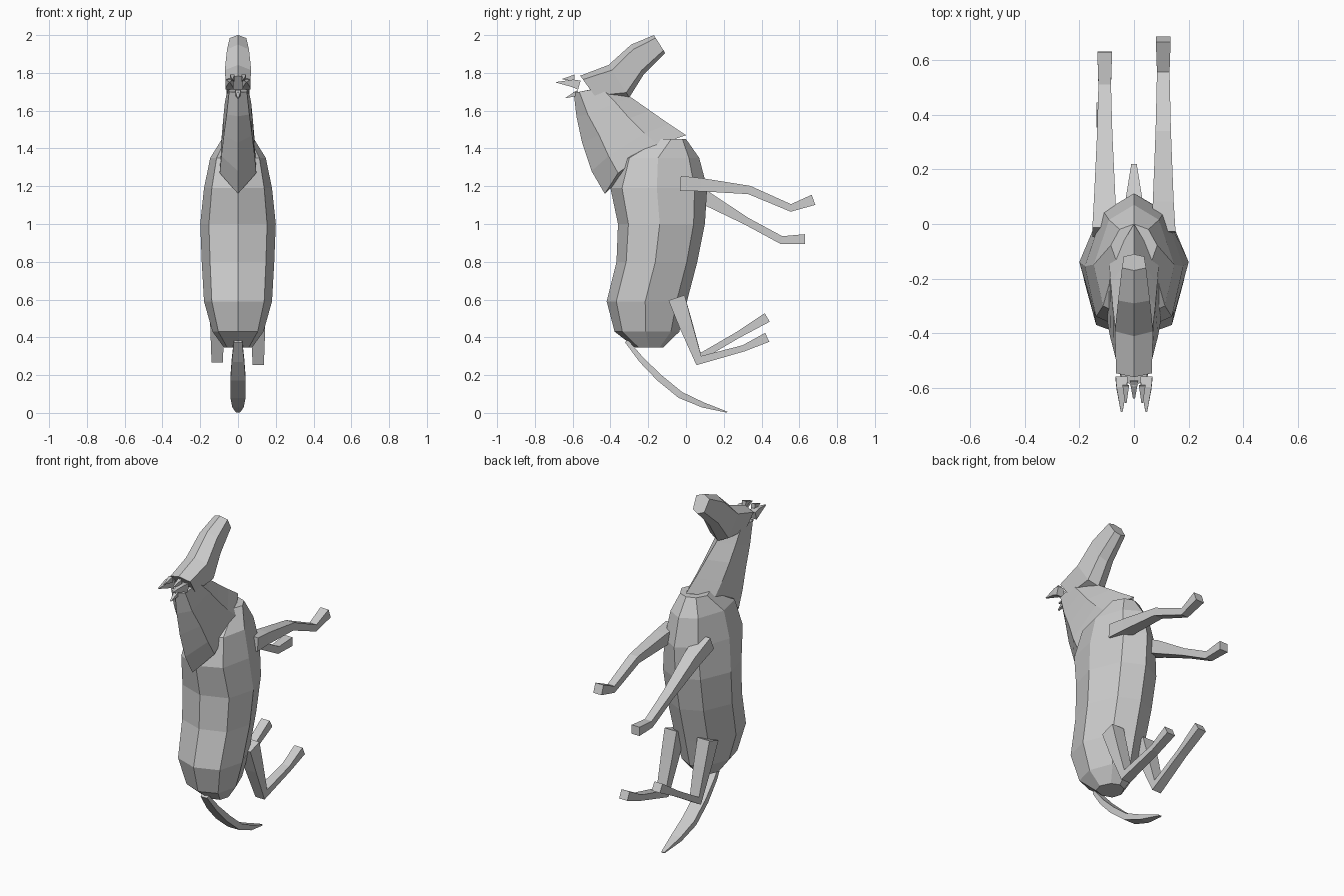
import bpy, bmesh, math
from mathutils import Vector

grey = bpy.data.materials.new("warm grey")
grey.diffuse_color = (0.6, 0.6, 0.6, 1)


def loft(name, rings):
    """Skin a row of equally long point rings and cap both ends."""
    bm = bmesh.new()
    rows = [[bm.verts.new(p) for p in r] for r in rings]
    n = len(rows[0])
    for a, b in zip(rows, rows[1:]):
        for i in range(n):
            j = (i + 1) % n
            bm.faces.new((a[i], a[j], b[j], b[i]))
    bm.faces.new(rows[0][::-1])
    bm.faces.new(rows[-1])
    bmesh.ops.recalc_face_normals(bm, faces=bm.faces)
    me = bpy.data.meshes.new(name)
    bm.to_mesh(me)
    bm.free()
    me.materials.append(grey)
    ob = bpy.data.objects.new(name, me)
    bpy.context.collection.objects.link(ob)
    return ob


def mirrored(half):
    """Close a half ring whose first and last points lie on x = 0."""
    return half + [(-x, y, z) for x, y, z in half[-2:0:-1]]


def limb(name, x, path):
    """Square-section limb; path entries are y, z, thickness, half width."""
    pts = [Vector((p[0], p[1])) for p in path]
    rings = []
    for i, (y, z, t, w) in enumerate(path):
        a, b = pts[max(i - 1, 0)], pts[min(i + 1, len(pts) - 1)]
        d = (pts[i] - a).normalized() + (b - pts[i]).normalized()
        d.normalize()
        ny, nz = -d.y * t / 2, d.x * t / 2
        rings.append([(x - w, y + ny, z + nz), (x + w, y + ny, z + nz),
                      (x + w, y - ny, z - nz), (x - w, y - ny, z - nz)])
    return loft(name, rings)


# Torso: octagonal rings (z, back y, belly y, half width)
torso = []
for z, y0, y1, w in [(0.347, -0.27, -0.12, 0.075), (0.43, -0.378, -0.035, 0.135),
                     (0.59, -0.42, 0.005, 0.18), (0.80, -0.368, 0.06, 0.192),
                     (1.0, -0.36, 0.10, 0.2), (1.19, -0.40, 0.112, 0.18),
                     (1.35, -0.35, 0.07, 0.147), (1.45, -0.15, 0.0, 0.085)]:
    d = y1 - y0
    torso.append(mirrored([(0, y0, z), (w * 0.77, y0 + d * 0.12, z),
                           (w, y0 + d * 0.48, z), (w * 0.62, y0 + d * 0.87, z),
                           (0, y1, z)]))
loft("torso", torso)

# Neck: nape, upper side, lower side, throat (y, z) with two half widths
neck = []
for nape, up, low, throat, w1, w2 in [
        ((-0.43, 1.16), (-0.36, 1.27), (-0.15, 1.42), (0.0, 1.47), 0.097, 0.09),
        ((-0.50, 1.28), (-0.41, 1.36), (-0.22, 1.48), (-0.09, 1.53), 0.088, 0.085),
        ((-0.55, 1.43), (-0.46, 1.47), (-0.30, 1.56), (-0.19, 1.60), 0.075, 0.078),
        ((-0.58, 1.57), (-0.52, 1.58), (-0.37, 1.64), (-0.29, 1.67), 0.06, 0.07),
        ((-0.595, 1.70), (-0.565, 1.70), (-0.45, 1.72), (-0.36, 1.74), 0.047, 0.055)]:
    neck.append(mirrored([(0, *nape), (w1, *up), (w2, *low), (0, *throat)]))
loft("neck", neck)

# Head: crown and jaw points (y, z) with half width, from poll to muzzle
head = []
for top, jaw, w in [((-0.56, 1.785), (-0.47, 1.66), 0.065),
                    ((-0.41, 1.842), (-0.30, 1.67), 0.07),
                    ((-0.29, 1.95), (-0.225, 1.79), 0.058),
                    ((-0.17, 2.0), (-0.11, 1.905), 0.044)]:
    t, j = Vector((0, *top)), Vector((0, *jaw))
    u, l = t.lerp(j, 0.16), t.lerp(j, 0.85)
    head.append(mirrored([tuple(t), (w, u.y, u.z), (w * 0.85, l.y, l.z), tuple(j)]))
loft("head", head)

# Ears and the small tufts behind the poll
for s, side in ((1, "right"), (-1, "left")):
    limb("ear_" + side, s * 0.045, [(-0.565, 1.735, 0.05, 0.022), (-0.60, 1.745, 0.04, 0.019),
                                    (-0.688, 1.75, 0.003, 0.003)])
    limb("ear_tuft_" + side, s * 0.03, [(-0.59, 1.773, 0.035, 0.012),
                                        (-0.655, 1.767, 0.003, 0.003)])
limb("mane_tuft", 0, [(-0.57, 1.695, 0.03, 0.015), (-0.637, 1.667, 0.003, 0.004)])

# Forelegs
limb("right_foreleg", 0.107, [(-0.03, 1.215, 0.08, 0.045), (0.08, 1.208, 0.07, 0.038),
                              (0.335, 1.18, 0.045, 0.028), (0.555, 1.085, 0.04, 0.023),
                              (0.675, 1.128, 0.057, 0.027)])
limb("left_foreleg", -0.107, [(-0.03, 1.20, 0.085, 0.045), (0.10, 1.14, 0.075, 0.038),
                              (0.32, 1.015, 0.04, 0.028), (0.505, 0.915, 0.042, 0.023),
                              (0.63, 0.92, 0.052, 0.027)])

# Hind legs
limb("right_hind_leg", 0.107, [(-0.05, 0.61, 0.09, 0.04), (0.0, 0.46, 0.07, 0.037),
                               (0.068, 0.277, 0.055, 0.03), (0.305, 0.342, 0.034, 0.025),
                               (0.43, 0.40, 0.052, 0.027)])
limb("left_hind_leg", -0.11, [(-0.05, 0.61, 0.09, 0.04), (0.0, 0.47, 0.07, 0.037),
                              (0.068, 0.292, 0.055, 0.03), (0.27, 0.41, 0.034, 0.025),
                              (0.43, 0.505, 0.052, 0.027)])

# Tail
limb("tail", 0, [(-0.315, 0.38, 0.02, 0.022), (-0.235, 0.28, 0.03, 0.033),
                 (-0.14, 0.185, 0.036, 0.04), (-0.03, 0.095, 0.036, 0.04),
                 (0.09, 0.042, 0.028, 0.03), (0.218, 0.004, 0.006, 0.01)])
